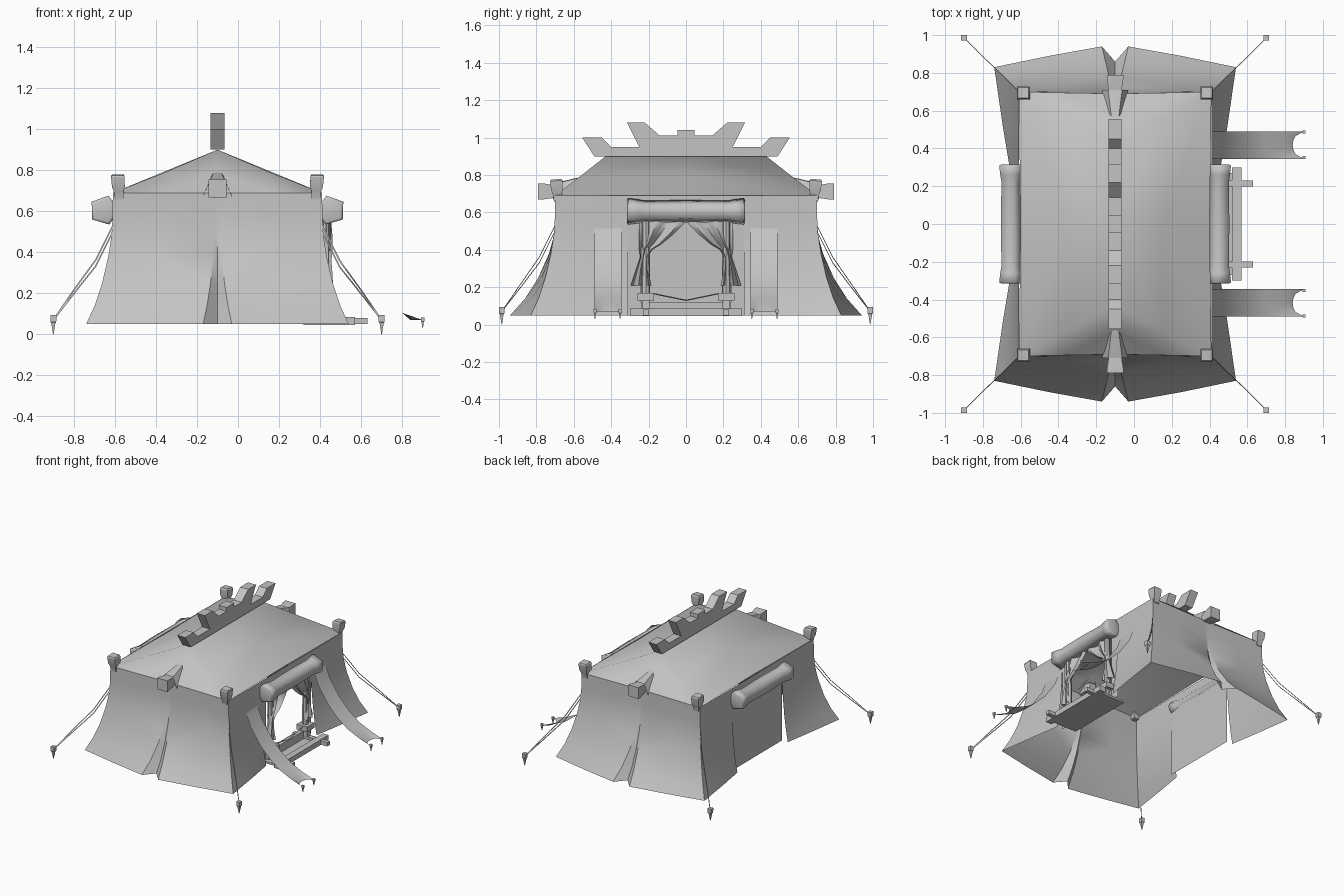
import bpy, bmesh, math
from mathutils import Vector

cube = bpy.data.objects.get("Cube")
if cube:
    bpy.data.objects.remove(cube, do_unlink=True)

CX = -0.1                      # the tent's own centre line
SIDES = (-1, 1)
grey = bpy.data.materials.new("plain_grey")
grey.use_nodes = True
grey.diffuse_color = (0.55, 0.55, 0.55, 1)
grey.node_tree.nodes["Principled BSDF"].inputs["Base Color"].default_value = (0.55, 0.55, 0.55, 1)


def finish(name, bm, angle=30):
    bmesh.ops.remove_doubles(bm, verts=bm.verts[:], dist=0.0005)
    bmesh.ops.recalc_face_normals(bm, faces=bm.faces[:])
    me = bpy.data.meshes.new(name)
    bm.to_mesh(me)
    bm.free()
    me.materials.append(grey)
    me.shade_smooth()
    me.set_sharp_from_angle(angle=math.radians(angle))
    ob = bpy.data.objects.new(name, me)
    bpy.context.collection.objects.link(ob)
    return ob


def grid(bm, rows, closed=False, caps=False):
    """Skin between equal-length rows of points."""
    vs = [[bm.verts.new(p) for p in r] for r in rows]
    n = len(vs[0])
    for a, b in zip(vs, vs[1:]):
        for i in range(n if closed else n - 1):
            j = (i + 1) % n
            bm.faces.new((a[i], a[j], b[j], b[i]))
    if caps:
        bm.faces.new(vs[0])
        bm.faces.new(vs[-1])


def loft(name, centre, axis, stations, sides, spin=0.0, angle=30):
    """Stack of regular polygons (distance, radius) along an axis."""
    d = Vector(axis).normalized()
    u = Vector((0, 0, 1)) if abs(d.z) < 0.5 else Vector((1, 0, 0))
    v = d.cross(u)
    rows = []
    for t, r in stations:
        ring = [spin + math.tau * k / sides for k in range(sides)]
        rows.append([Vector(centre) + d * t + r * (u * math.cos(a) + v * math.sin(a)) for a in ring])
    bm = bmesh.new()
    grid(bm, rows, True, True)
    return finish(name, bm, angle)


def box(name, x, y, z):
    bm = bmesh.new()
    grid(bm, [[(x[0], y[0], h), (x[1], y[0], h), (x[1], y[1], h), (x[0], y[1], h)] for h in z], True, True)
    return finish(name, bm)


def rope(name, points, r=0.004):
    bm = bmesh.new()
    rows = []
    for p in points:
        rows.append([Vector(p) + Vector((r * math.cos(a), 0, r * math.sin(a))) for a in (0, 2.1, 4.2)])
    grid(bm, rows, True, True)
    return finish(name, bm, 80)


# Cloth walls: each column runs from the eave to the flared hem
FLARE = [(0.69, 0), (0.57, 0.01), (0.48, 0.05), (0.38, 0.17), (0.25, 0.4), (0.14, 0.68), (0.05, 1)]


def wall(bm, columns, sx, sy, levels=FLARE):
    rows = []
    for z, f in levels:
        rows.append([(CX + sx * (a[0] + (b[0] - a[0]) * f), sy * (a[1] + (b[1] - a[1]) * f), z)
                     for a, b in columns])
    grid(bm, rows)


corner = ((0.51, 0.70), (0.64, 0.83))
gable = [corner, ((0.28, 0.695), (0.35, 0.89)), ((0.01, 0.69), (0.07, 0.94)), ((0, 0.69), (0, 0.86))]
flank = [corner, ((0.51, 0.5), (0.595, 0.52)), ((0.51, 0.31), (0.56, 0.31))]
middle = [((0.51, 0.31), (0.51, 0.31)), ((0.51, 0.24), (0.51, 0.24)), ((0.51, 0), (0.51, 0))]

bm = bmesh.new()
for sx in SIDES:
    for sy in SIDES:
        wall(bm, gable, sx, sy)
        wall(bm, flank, sx, sy)
        if sx < 0:
            wall(bm, middle, sx, sy)
        else:                              # doorway left open below the lintel
            wall(bm, middle[:2], sx, sy)
            wall(bm, middle[1:], sx, sy, FLARE[:2])
finish("cloth_walls", bm, 40)

# Hipped roof
bm = bmesh.new()
for sx in SIDES:
    for sy in SIDES:
        ridge, tip = (CX, 0, 0.9), (CX, sy * 0.43, 0.9)
        mid = (CX, sy * 0.57, 0.78)
        end, cnr = (CX, sy * 0.69, 0.69), (CX + sx * 0.51, sy * 0.7, 0.69)
        side = (CX + sx * 0.5, 0, 0.69)
        hip = (CX + sx * 0.255, sy * 0.57, 0.79)
        gab = (CX + sx * 0.28, sy * 0.695, 0.69)
        flat = (CX + sx * 0.255, 0, 0.795)
        for f in ((ridge, tip, hip, flat), (flat, hip, cnr, side), (tip, mid, hip),
                  (mid, end, gab, hip), (hip, gab, cnr)):
            bm.faces.new([bm.verts.new(p) for p in f])
finish("roof", bm, 50)

# Ridge ornament: two stacked tiers with upturned horns
HALF = [(0.49, 0.9), (0.555, 1.0), (0.45, 1.0), (0.40, 0.95), (0.25, 0.95),
        (0.315, 1.08), (0.22, 1.08), (0.14, 1.01), (0.045, 1.01), (0.045, 1.04)]
outline = HALF + [(-y, z) for y, z in reversed(HALF)]
bm = bmesh.new()
grid(bm, [[(CX + dx, y, z) for y, z in outline] for dx in (-0.034, 0.034)], True, True)
finish("ridge_ornament", bm)

# Beam ends with cloth hoods, corner post caps
for sy in SIDES:
    loft("ridge_beam_end", (CX, sy * 0.58, 0.712), (0, sy, 0),
         [(0, 0.035), (0.11, 0.045), (0.19, 0.062), (0.21, 0.062)], 4, math.pi / 4)
    bm = bmesh.new()
    for sx in SIDES:
        grid(bm, [[(CX, sy * 0.56, 0.79), (CX, sy * 0.71, 0.755)],
                  [(CX + sx * 0.02, sy * 0.57, 0.785), (CX + sx * 0.037, sy * 0.71, 0.752)],
                  [(CX + sx * 0.045, sy * 0.6, 0.75), (CX + sx * 0.07, sy * 0.71, 0.672)]])
    finish("beam_hood", bm)
    for sx in SIDES:
        loft("corner_post_cap", (CX + sx * 0.48, sy * 0.685, 0.66), (sx * 0.05, sy * 0.08, 1),
             [(0, 0.03), (0.04, 0.034), (0.06, 0.044), (0.11, 0.047), (0.118, 0.04)], 4, math.pi / 4)

# Rolled awnings on both long sides
for sx in SIDES:
    loft("rolled_awning", (CX + sx * 0.552, 0, 0.605), (0, 1, 0),
         [(-0.315, 0.06), (-0.31, 0.074), (-0.26, 0.068), (-0.22, 0.06), (0, 0.064),
          (0.22, 0.06), (0.26, 0.068), (0.31, 0.074), (0.315, 0.06)],
         5, 0.28 * -sx, 80)


def stake(name, x, y, z, s):
    loft(name, (x, y, z), (0, 0, 1), [(0, 0.002), (0.055 * s, 0.014 * s), (0.06 * s, 0.02 * s), (0.095 * s, 0.021 * s)],
         4, math.pi / 4)


# Guy ropes and ground stakes
for sx in SIDES:
    for sy in SIDES:
        for name, knee in (("guy_rope_low", 0.33), ("guy_rope_high", 0.36)):
            rope(name, [(CX + sx * 0.51, sy * 0.70, knee + 0.17), (CX + sx * 0.595, sy * 0.785, knee),
                        (CX + sx * 0.70, sy * 0.885, knee * 0.6), (CX + sx * 0.8, sy * 0.985, 0.07)])
        stake("ground_stake", CX + sx * 0.8, sy * 0.985, 0, 1)

# Pegged cloth strips beside the doorway, with swallow-tail ends
STRIP = [(0.41, 0.52), (0.45, 0.42), (0.54, 0.29), (0.62, 0.21), (0.70, 0.15), (0.80, 0.105)]
for sy in SIDES:
    ys = [0.345 + 0.145 * k / 6 for k in range(7)]
    rows = [[(x, sy * y, z) for y in ys] for x, z in STRIP]
    rows.append([(0.9 - 0.06 * math.sqrt(max(0, 1 - ((k - 3) / 3) ** 2)), sy * y, 0.07) for k, y in enumerate(ys)])
    bm = bmesh.new()
    grid(bm, rows)
    finish("cloth_strip", bm, 40)
    for y in (0.352, 0.487):
        stake("strip_peg", 0.9, sy * y, 0.03, 0.55)

# Tied-back door curtains: z, inner y, outer y, depth of folds
DRAPE = [(0.58, 0.0, 0.25, 0.01), (0.54, 0.01, 0.25, 0.015), (0.48, 0.07, 0.25, 0.02), (0.43, 0.13, 0.25, 0.022),
         (0.40, 0.18, 0.25, 0.02), (0.36, 0.205, 0.245, 0.015), (0.30, 0.205, 0.265, 0.02), (0.21, 0.185, 0.295, 0.025)]
for sy in SIDES:
    rows = []
    for z, a, b, d in DRAPE:
        rows.append([(0.44 + d * math.sin(math.pi * k / 2), sy * (a + (b - a) * k / 8), z) for k in range(9)])
    bm = bmesh.new()
    grid(bm, rows)
    finish("door_curtain", bm, 60)

    # Door posts on blocks, and the floor runners under them
    loft("door_post", (0.43, sy * 0.215, 0.15), (0, 0, 1), [(0, 0.024), (0.42, 0.02)], 8)
    box("post_base", (0.385, 0.475), (sy * 0.215 - 0.045, sy * 0.215 + 0.045), (0.13, 0.17))
    box("post_foot", (0.40, 0.46), (sy * 0.215 - 0.02, sy * 0.215 + 0.02), (0.08, 0.13))
    box("floor_runner", (0.33, 0.63), (sy * 0.215 - 0.016, sy * 0.215 + 0.016), (0.05, 0.08))

# Doorstep platform and sill
box("doorstep_board", (0.52, 0.57), (-0.3, 0.3), (0.045, 0.085))
box("doorstep_floor", (0.32, 0.52), (-0.27, 0.27), (0.045, 0.06))
box("door_sill", (0.40, 0.43), (-0.24, 0.24), (0.06, 0.12))
rope("threshold_rope", [(0.44, -0.17, 0.165), (0.44, 0, 0.13), (0.44, 0.17, 0.165)])
